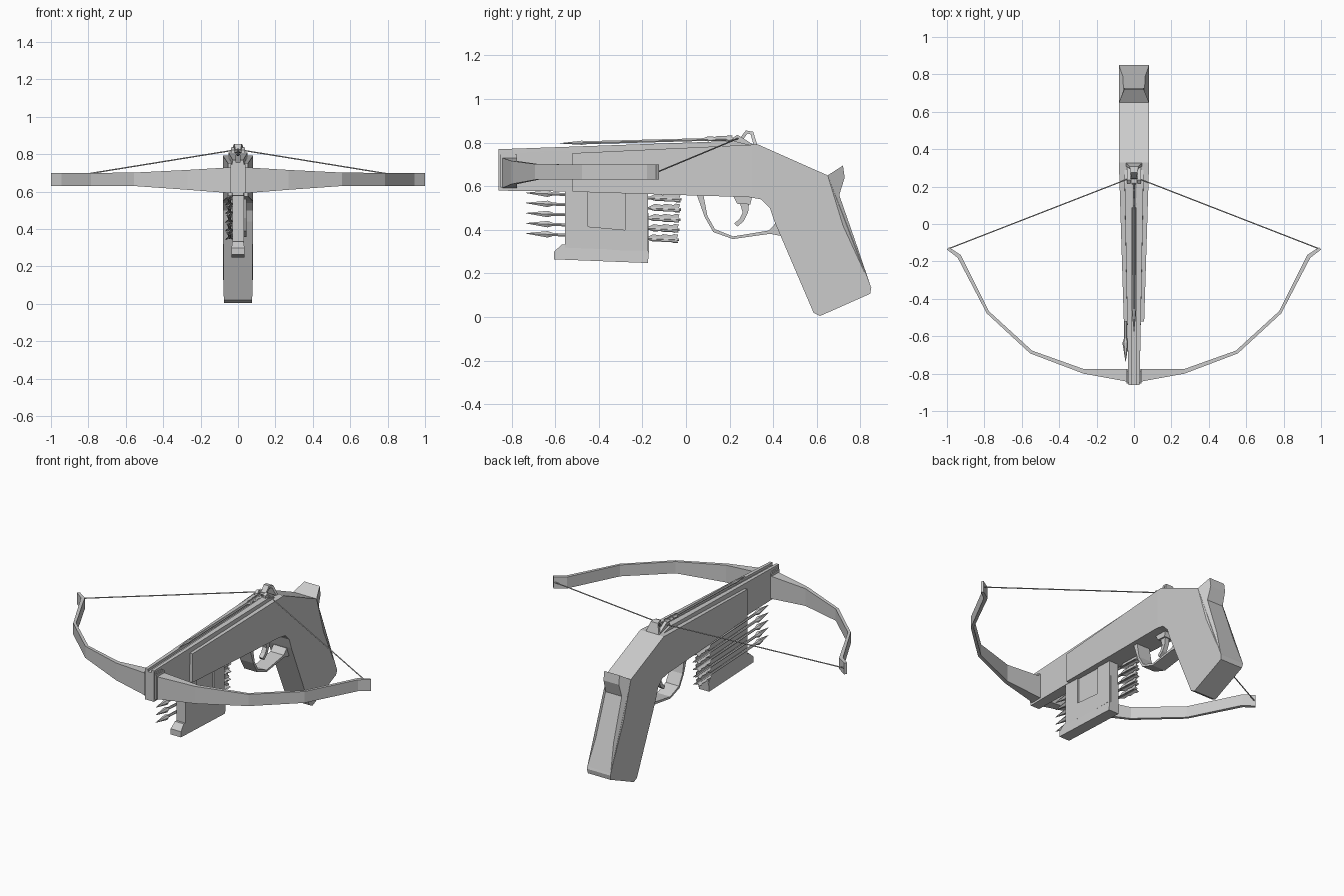
import bpy, bmesh, math
from mathutils import Vector

if "Cube" in bpy.data.objects:
    bpy.data.objects.remove(bpy.data.objects["Cube"], do_unlink=True)

grey = bpy.data.materials.new("plain grey")
grey.use_nodes = True
grey.diffuse_color = (0.6, 0.6, 0.6, 1)
grey.node_tree.nodes["Principled BSDF"].inputs["Base Color"].default_value = (0.6, 0.6, 0.6, 1)


def finish(name, bm):
    bmesh.ops.recalc_face_normals(bm, faces=bm.faces)
    me = bpy.data.meshes.new(name)
    bm.to_mesh(me)
    bm.free()
    me.materials.append(grey)
    ob = bpy.data.objects.new(name, me)
    bpy.context.collection.objects.link(ob)
    return ob


def loft(bm, rings, closed=False):
    """Skin a list of equal-length point rings."""
    vs = [[bm.verts.new(p) for p in r] for r in rings]
    n = len(vs[0])
    pairs = list(zip(vs, vs[1:])) + ([(vs[-1], vs[0])] if closed else [])
    for a, b in pairs:
        for i in range(n):
            j = (i + 1) % n
            bm.faces.new((a[i], a[j], b[j], b[i]))
    if not closed:
        bm.faces.new(vs[0])
        bm.faces.new(vs[-1])


def prism(bm, pts, w=0.03, x0=None):
    """Side profile of (y, z[, half width]) points, extruded across x."""
    pts = [p if len(p) == 3 else (*p, w) for p in pts]
    loft(bm, [[(-p[2] if x0 is None else x0, p[0], p[1]) for p in pts],
              [(p[2], p[0], p[1]) for p in pts]])


def part(name, pts, w=0.03, x0=None):
    bm = bmesh.new()
    prism(bm, pts, w, x0)
    return finish(name, bm)


def mirror_x(ob):
    ob.modifiers.new("mirror", "MIRROR")


def box(y0, y1, z0, z1):
    return [(y0, z0), (y1, z0), (y1, z1), (y0, z1)]


# Receiver and grip: one outline, narrowing towards the front
bm = bmesh.new()
prism(bm, [(-0.52, 0.575), (-0.52, 0.752), (0.33, 0.792), (0.65, 0.65), (0.85, 0.135),
           (0.845, 0.107), (0.615, 0.005), (0.585, 0.02), (0.405, 0.44), (0.385, 0.5),
           (0.345, 0.54), (0.29, 0.55)], 0.08)
bmesh.ops.bisect_plane(bm, geom=bm.verts[:] + bm.edges[:] + bm.faces[:],
                       plane_co=(0, 0.3, 0), plane_no=(0, 1, 0))
for v in bm.verts:
    if v.co.y < 0.3:
        t = (0.3 - v.co.y) / 0.82
        v.co.x *= 1 - 0.32 * t
    if v.co.z < 0.11 and v.co.y > 0.5:
        v.co.x *= 0.95
finish("receiver_and_grip", bm)

# Raised back strap with the spur at its top
part("back_strap", [(0.65, 0.65, 0.08), (0.72, 0.695, 0.052), (0.728, 0.64, 0.052),
                    (0.703, 0.56, 0.055), (0.79, 0.31, 0.06), (0.845, 0.148, 0.079),
                    (0.72, 0.42, 0.079)])

# Fore stock with two rails leaving a bolt groove between them
part("fore_stock", [(-0.86, 0.58, 0.03), (-0.86, 0.755, 0.03), (0.24, 0.792, 0.05),
                    (0.3, 0.785, 0.052), (0.28, 0.6, 0.05), (-0.5, 0.576, 0.035)])
mirror_x(part("top_rail", [(-0.86, 0.75, 0.03), (-0.86, 0.77, 0.03), (0.22, 0.808, 0.05),
                           (0.31, 0.785, 0.052)], x0=0.012))

# Bow clamp
part("bow_clamp", box(-0.852, -0.775, 0.594, 0.745), 0.041)
mirror_x(part("clamp_cheek", [(-0.85, 0.72), (-0.85, 0.758), (-0.79, 0.755), (-0.775, 0.735)],
              0.036, 0.02))

# Bow limbs: outer x, y / inner x, y / low z, high z
half = [(0.04, -0.842, 0.04, -0.775, 0.592, 0.73), (0.27, -0.8, 0.27, -0.775, 0.61, 0.716),
        (0.555, -0.692, 0.545, -0.677, 0.63, 0.702), (0.787, -0.478, 0.775, -0.467, 0.63, 0.7),
        (0.943, -0.18, 0.927, -0.165, 0.63, 0.7), (1.0, -0.137, 0.99, -0.124, 0.63, 0.7)]
rings = [[(s * a, b, l), (s * c, d, l), (s * c, d, h), (s * a, b, h)]
         for s, seq in ((-1, half[::-1]), (1, half)) for a, b, c, d, l, h in seq]
bm = bmesh.new()
loft(bm, rings)
finish("bow", bm)


def tube(bm, a, b, r0, r1, n=6):
    """Straight tapered round bar from a to b."""
    a, b = Vector(a), Vector(b)
    q = (b - a).to_track_quat("Z", "Y")
    ring = [Vector((math.cos(k * math.tau / n), math.sin(k * math.tau / n), 0)) for k in range(n)]
    loft(bm, [[a + q @ (p * r0) for p in ring], [b + q @ (p * r1) for p in ring]])


# Bow string
bm = bmesh.new()
for s in (-1, 1):
    tube(bm, (s * 0.99, -0.132, 0.665), (s * 0.02, 0.245, 0.822), 0.0035, 0.0035, 5)
tube(bm, (-0.022, 0.245, 0.822), (0.022, 0.245, 0.822), 0.0035, 0.0035, 5)
finish("bow_string", bm)


def bolt(name, x, y0, z0, y1, z1, head, fin):
    """Bolt with its tip at (y0, z0) and its notched feathers at (y1, z1)."""
    bm = bmesh.new()
    tip, tail = Vector((x, y0, z0)), Vector((x, y1, z1))
    d = (tail - tip).normalized()
    up = Vector((0, -d.z, d.y))
    tube(bm, tip, tip + d * 0.1, 0.001, head)
    tube(bm, tip + d * 0.1, tip + d * 0.125, head, 0.008)
    tube(bm, tip + d * 0.12, tail, 0.008, 0.007)
    shape = [(0.15, 0.2), (0.12, 0.8), (0.085, 0.65), (0.075, 0.9), (0.035, 0.75),
             (0.025, 1), (0.005, 0.9), (0.012, 0)]
    for k in range(3):
        ang = k * math.tau / 3
        out = up * math.cos(ang) + Vector((math.sin(ang), 0, 0))
        side = d.cross(out) * 0.002
        pts = [tail - d * a + out * (h * fin) for a, h in shape] + [tail - d * 0.15]
        loft(bm, [[p - side for p in pts], [p + side for p in pts]])
    finish(name, bm)


# Stored bolts beside the magazine, and the loaded one
for i in range(5):
    bolt(f"stored_bolt_{i + 1}", -0.045, -0.735, 0.57 - 0.0465 * i,
         -0.02 - 0.003 * i, 0.54 - 0.0465 * i, 0.017, 0.026)
bolt("loaded_bolt", 0, -0.578, 0.797, 0.22, 0.818, 0.011, 0.017)

# Magazine plate, its framed inset panel and its foot
part("magazine_plate", [(-0.555, 0.31), (-0.17, 0.3), (-0.175, 0.58), (-0.555, 0.58)], 0.024, -0.03)
for nm, pts in (("front", box(-0.555, -0.45, 0.315, 0.58)), ("rear", box(-0.28, -0.175, 0.305, 0.58)),
                ("lower", [(-0.45, 0.31), (-0.28, 0.306), (-0.28, 0.4), (-0.45, 0.415)])):
    part(f"magazine_frame_{nm}", pts, 0.032, 0.015)
part("magazine_foot", [(-0.605, 0.265, 0.035), (-0.175, 0.248, 0.035), (-0.17, 0.3, 0.035),
                       (-0.19, 0.318, 0.03), (-0.57, 0.333, 0.03), (-0.605, 0.3, 0.035)])

# Trigger guard: a flat band
bm = bmesh.new()
band = [((0.05, 0.56), (0.08, 0.56)), ((0.085, 0.46), (0.098, 0.465)),
        ((0.125, 0.39), (0.133, 0.403)), ((0.215, 0.358), (0.216, 0.37)),
        ((0.385, 0.382), (0.38, 0.397)), ((0.45, 0.37), (0.42, 0.44))]
w = 0.045
loft(bm, [[(-w, *a), (w, *a), (w, *b), (-w, *b)] for a, b in band])
finish("trigger_guard", bm)

# Trigger and its pivot block
part("trigger_block", [(0.215, 0.56), (0.235, 0.52), (0.295, 0.517), (0.305, 0.56)], 0.025)
part("trigger", [(0.245, 0.53), (0.26, 0.48), (0.245, 0.45), (0.222, 0.43), (0.235, 0.415),
                 (0.265, 0.44), (0.285, 0.48), (0.29, 0.53)], 0.014)

# String catch: bent bracket with two claws
bm = bmesh.new()
bent = [((0.24, 0.812), (0.255, 0.806), 0.016), ((0.275, 0.856), (0.282, 0.842), 0.018),
        ((0.308, 0.85), (0.297, 0.838), 0.024), ((0.328, 0.788), (0.31, 0.788), 0.045)]
loft(bm, [[(-w, *a), (w, *a), (w, *b), (-w, *b)] for a, b, w in bent])
finish("catch_bracket", bm)
mirror_x(part("catch_claw", [(0.215, 0.795), (0.215, 0.822), (0.235, 0.836), (0.255, 0.825),
                             (0.31, 0.79)], 0.038, 0.019))
